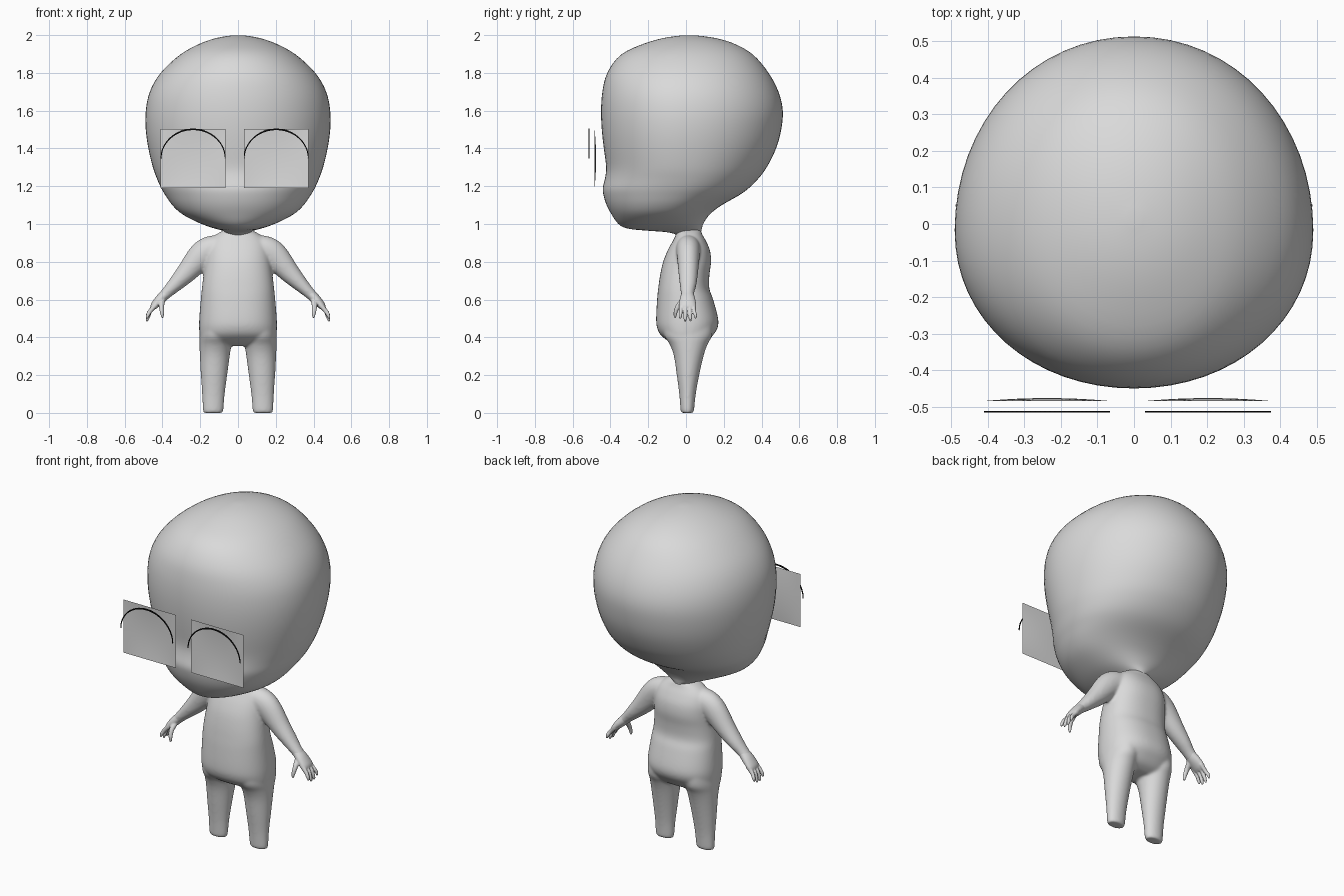
import bpy, bmesh, math
from mathutils import Vector

if "Cube" in bpy.data.objects:
    bpy.data.objects.remove(bpy.data.objects["Cube"], do_unlink=True)


def material(name, rgb):
    m = bpy.data.materials.new(name)
    m.use_nodes = True
    m.diffuse_color = (*rgb, 1)
    m.node_tree.nodes["Principled BSDF"].inputs["Base Color"].default_value = (*rgb, 1)
    return m


GREY = material("plain grey", (0.7, 0.7, 0.7))
BLACK = material("lash black", (0.005, 0.005, 0.005))


def finish(bm, name, mat):
    mesh = bpy.data.meshes.new(name)
    bm.to_mesh(mesh)
    bm.free()
    mesh.materials.append(mat)
    mesh.shade_smooth()
    ob = bpy.data.objects.new(name, mesh)
    bpy.context.collection.objects.link(ob)
    return ob


def soften(ob, iterations, voxel=None):
    """Optionally fuse overlapping shells, then relax the surface."""
    if voxel:
        fuse = ob.modifiers.new("Fuse", 'REMESH')
        fuse.mode = 'VOXEL'
        fuse.voxel_size = voxel
        fuse.use_smooth_shade = True
    ob.modifiers.new("Soften", 'SMOOTH').iterations = iterations


def densify(rows, steps):
    """Smooth curve through rows of numbers."""
    out = []
    for i in range(len(rows) - 1):
        a, b, c, d = (rows[min(max(i + k, 0), len(rows) - 1)] for k in (-1, 0, 1, 2))
        for s in range(steps):
            t = s / steps
            out.append([q + t / 2 * (r - p + t * (2 * p - 5 * q + 4 * r - w
                        + t * (3 * (q - r) + w - p))) for p, q, r, w in zip(a, b, c, d)])
    return out + [list(rows[-1])]


def skin(bm, rings):
    """Bridge rings of points and close both ends."""
    loops = [[bm.verts.new(p) for p in ring] for ring in rings]
    n = len(loops[0])
    faces = [bm.faces.new((a[i], a[(i + 1) % n], b[(i + 1) % n], b[i]))
             for a, b in zip(loops, loops[1:]) for i in range(n)]
    faces += [bm.faces.new(loops[0]), bm.faces.new(loops[-1])]
    bmesh.ops.recalc_face_normals(bm, faces=faces)


def stack(bm, rows, x=0, power=2.0, n=64, steps=4):
    """Loft of level ovals; row = height, half width, front y, back y,
    y of the widest point, centre x offset."""
    rings = []
    for z, w, yf, yb, yw, dx in densify(rows, steps):
        ring = []
        for i in range(n):
            a = math.tau * i / n
            c, s = math.cos(a), math.sin(a)
            px = math.copysign(abs(c) ** (2 / power), c) * w
            reach = yb - yw if s > 0 else yf - yw
            ring.append((x + dx + px, yw + reach * abs(s) ** (2 / power), z))
        rings.append(ring)
    skin(bm, rings)


def limb(bm, rows, side, n=20, steps=5):
    """Tube along a path; row = x, y, z, radius along y, radius across."""
    rows = densify(rows, steps)
    pts = [Vector((side * r[0], r[1], r[2])) for r in rows]
    rings = []
    for i, (p, r) in enumerate(zip(pts, rows)):
        t = (pts[min(i + 1, len(pts) - 1)] - pts[max(i - 1, 0)]).normalized()
        u = Vector((0, 1, 0))
        u = (u - t * t.dot(u)).normalized()
        v = t.cross(u)
        rings.append([p + u * r[3] * math.cos(a) + v * r[4] * math.sin(a)
                      for a in (math.tau * k / n for k in range(n))])
    skin(bm, rings)


# Head with chin, brow and neck
head_rows = [
    (0.90, 0.075, -0.05, 0.085, 0.02), (0.95, 0.068, -0.055, 0.08, 0.015),
    (0.964, 0.08, -0.20, 0.082, -0.05), (0.975, 0.12, -0.31, 0.085, -0.1),
    (1.0, 0.195, -0.36, 0.092, -0.12), (1.05, 0.295, -0.395, 0.125, -0.11),
    (1.1, 0.35, -0.422, 0.19, -0.08), (1.15, 0.385, -0.438, 0.28, -0.05),
    (1.19, 0.409, -0.443, 0.335, -0.03), (1.24, 0.431, -0.431, 0.385, -0.02),
    (1.3, 0.453, -0.424, 0.43, -0.02), (1.4, 0.477, -0.437, 0.48, -0.02),
    (1.5, 0.491, -0.448, 0.507, -0.02), (1.6, 0.491, -0.452, 0.516, -0.02),
    (1.7, 0.47, -0.445, 0.493, -0.02), (1.8, 0.413, -0.42, 0.44, -0.01),
    (1.9, 0.305, -0.345, 0.355, 0), (1.96, 0.192, -0.21, 0.245, 0.01),
    (1.99, 0.094, -0.095, 0.13, 0.015), (2.0, 0.008, 0.007, 0.023, 0.015)]
bm = bmesh.new()
stack(bm, [r + (0,) for r in head_rows], power=2.05)
soften(finish(bm, "head", GREY), 8)

# Body: torso, legs and arms fused into one skin
torso_rows = [
    (0.355, 0.16, -0.04, 0.07), (0.375, 0.19, -0.085, 0.11),
    (0.41, 0.203, -0.132, 0.142), (0.45, 0.206, -0.153, 0.167),
    (0.5, 0.205, -0.158, 0.17), (0.6, 0.197, -0.153, 0.144),
    (0.66, 0.191, -0.147, 0.123), (0.73, 0.183, -0.137, 0.124),
    (0.8, 0.175, -0.121, 0.133), (0.86, 0.167, -0.097, 0.127),
    (0.91, 0.15, -0.07, 0.106), (0.945, 0.115, -0.053, 0.086),
    (0.97, 0.068, -0.048, 0.077)]
leg_rows = [
    (0.0, 0.05, -0.026, 0.04, 0.132), (0.015, 0.055, -0.029, 0.043, 0.132),
    (0.1, 0.06, -0.036, 0.052, 0.13), (0.2, 0.07, -0.049, 0.07, 0.127),
    (0.3, 0.079, -0.064, 0.093, 0.123), (0.36, 0.084, -0.085, 0.113, 0.12),
    (0.41, 0.085, -0.115, 0.138, 0.119), (0.48, 0.08, -0.12, 0.14, 0.117)]
arm_rows = [
    (0.07, 0.012, 0.875, 0.06, 0.055), (0.13, 0.012, 0.87, 0.064, 0.07),
    (0.19, 0.012, 0.835, 0.061, 0.073), (0.272, 0.012, 0.743, 0.052, 0.055),
    (0.33, 0.011, 0.683, 0.045, 0.041), (0.375, 0.008, 0.638, 0.036, 0.031),
    (0.405, 0.008, 0.608, 0.034, 0.027)]
bm = bmesh.new()
stack(bm, [r + ((r[2] + r[3]) / 2, 0) for r in torso_rows], power=2.3)
for side in (1, -1):
    stack(bm, [r[:4] + ((r[2] + r[3]) / 2, side * r[4]) for r in leg_rows], n=40)
    limb(bm, arm_rows, side, n=32)
soften(finish(bm, "body", GREY), 14, 0.007)

# Hands with four fingers and a thumb
palm_rows = [
    (0.365, 0.008, 0.648, 0.03, 0.025), (0.39, 0.008, 0.623, 0.035, 0.027),
    (0.415, 0.008, 0.598, 0.042, 0.026), (0.443, 0.009, 0.568, 0.045, 0.02),
    (0.454, 0.009, 0.553, 0.041, 0.013)]
finger_tips = [(-0.027, -0.03, 0.502), (-0.003, -0.004, 0.488),
               (0.021, 0.023, 0.488), (0.043, 0.05, 0.503)]
for label, side in (("left", 1), ("right", -1)):
    bm = bmesh.new()
    limb(bm, palm_rows, side, n=32)
    for y0, y1, z in finger_tips:
        limb(bm, [(0.432, y0, 0.575, 0.01, 0.013), (0.464, y0, 0.54, 0.0095, 0.012),
                  (0.478, y1, z + 0.015, 0.009, 0.01), (0.483, y1, z - 0.004, 0.005, 0.005)], side)
    limb(bm, [(0.40, -0.012, 0.60, 0.014, 0.016), (0.405, -0.042, 0.565, 0.013, 0.014),
              (0.402, -0.056, 0.53, 0.01, 0.011), (0.399, -0.058, 0.503, 0.006, 0.006)], side)
    soften(finish(bm, label + "_hand", GREY), 5, 0.004)

# Eye panels and lash arches in front of the face
for label, cx in (("left", 0.2025), ("right", -0.2375)):
    bm = bmesh.new()
    bmesh.ops.create_grid(bm, x_segments=12, y_segments=12, size=1)
    for v in bm.verts:
        u, w = v.co.x, v.co.y
        bulge = 0.008 * (1 - u * u) * (1 - w * w)
        v.co = (cx + 0.172 * u, -0.484 + bulge, 1.347 + 0.157 * w)
    finish(bm, label + "_eye_panel", GREY)

    bm = bmesh.new()
    pairs = []
    for i in range(41):
        a = math.pi * i / 40
        thick = 0.004 + 0.004 * math.sin(a)
        pairs.append([bm.verts.new((cx + (0.172 - d) * math.cos(a), -0.513,
                                    1.348 + (0.157 - d) * math.sin(a))) for d in (0, thick)])
    for (a, b), (c, d) in zip(pairs, pairs[1:]):
        bm.faces.new((a, c, d, b))
    lash = finish(bm, label + "_eyelash", BLACK)
    depth = lash.modifiers.new("Depth", 'SOLIDIFY')
    depth.thickness = 0.004
    depth.offset = 0
